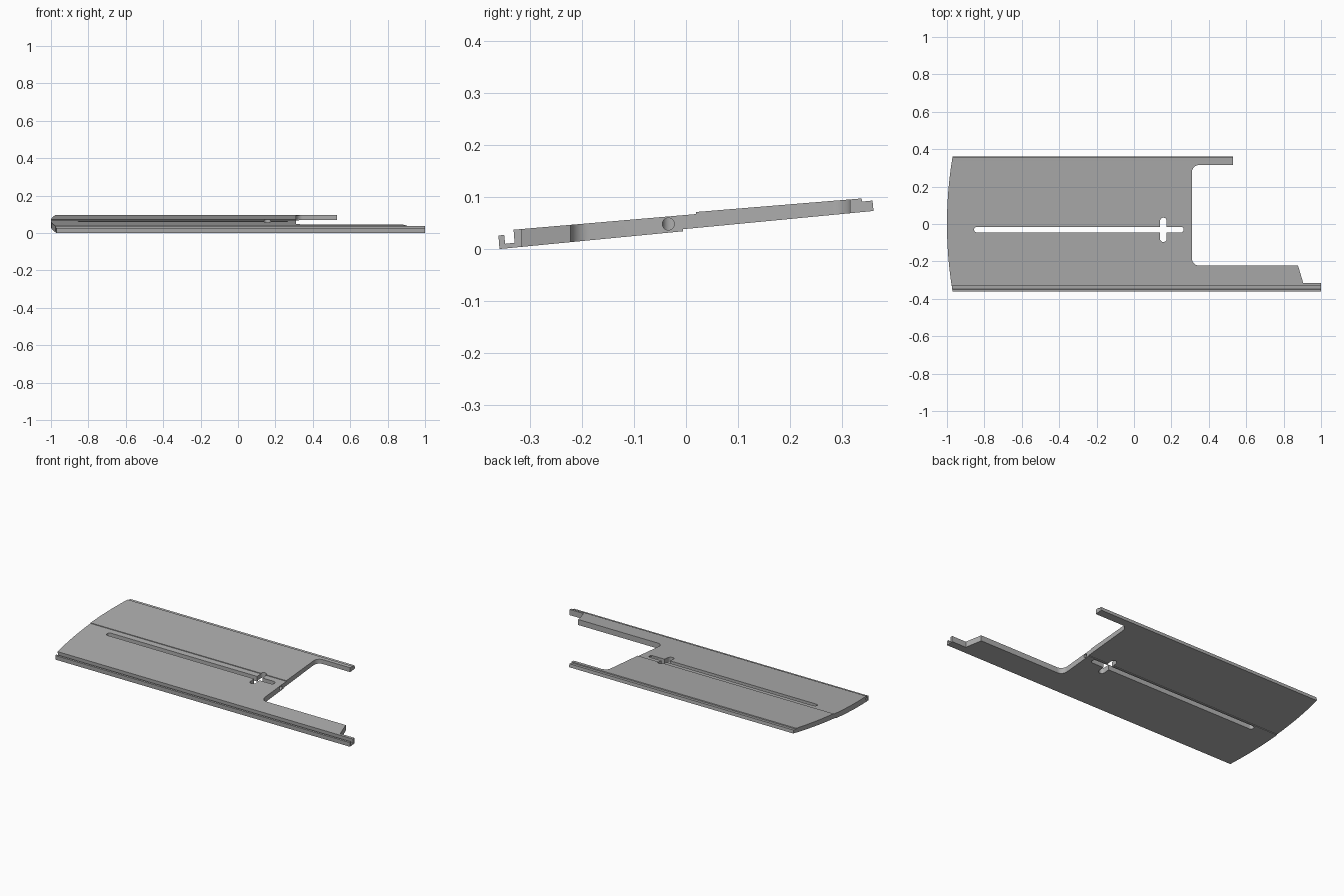
import bpy
import bmesh
from math import sin, cos, pi, radians, sqrt

if "Cube" in bpy.data.objects:
    bpy.data.objects.remove(bpy.data.objects["Cube"], do_unlink=True)

grey = bpy.data.materials.new("plain_grey")
grey.use_nodes = True
colour = (0.42, 0.42, 0.42, 1)
grey.diffuse_color = colour
grey.node_tree.nodes["Principled BSDF"].inputs["Base Color"].default_value = colour


def prism(name, points, axis, lo, hi):
    """Extrude a closed 2D outline along x (points are y, z) or z (points are x, y)."""
    bm = bmesh.new()
    place = (lambda p, t: (t, *p)) if axis == "x" else (lambda p, t: (*p, t))
    face = bm.faces.new([bm.verts.new(place(p, lo)) for p in points])
    grown = bmesh.ops.extrude_face_region(bm, geom=[face])["geom"]
    shift = (hi - lo, 0, 0) if axis == "x" else (0, 0, hi - lo)
    bmesh.ops.translate(bm, vec=shift, verts=[v for v in grown if isinstance(v, bmesh.types.BMVert)])
    bmesh.ops.recalc_face_normals(bm, faces=bm.faces)
    mesh = bpy.data.meshes.new(name)
    bm.to_mesh(mesh)
    bm.free()
    mesh.materials.append(grey)
    obj = bpy.data.objects.new(name, mesh)
    bpy.context.collection.objects.link(obj)
    return obj


def arc(cx, cy, r, start, end, steps=10):
    angles = [radians(start + (end - start) * i / steps) for i in range(steps + 1)]
    return [(cx + r * cos(a), cy + r * sin(a)) for a in angles]


def combine(target, tool, operation):
    mod = target.modifiers.new(operation, "BOOLEAN")
    mod.operation, mod.solver, mod.object = operation, "EXACT", tool
    bpy.context.view_layer.objects.active = target
    bpy.ops.object.modifier_apply(modifier=mod.name)
    bpy.data.objects.remove(tool, do_unlink=True)


# Tilted plate section: front channel, stepped middle, rebated back edge
section = [(-0.358, 0), (-0.006, 0.034), (-0.006, 0.038), (0.36, 0.073),
           (0.358, 0.093), (0.338, 0.091), (0.337, 0.097), (0.019, 0.071),
           (0.019, 0.067), (-0.331, 0.037), (-0.329, 0.012), (-0.347, 0.010),
           (-0.349, 0.027), (-0.36, 0.026)]
plate = prism("tilted_plate", section, "x", -1.1, 1.1)

# Plan outline: bowed left end, square notch with rounded corners, two arms
R = 2.175
bow = [(R - 1 - sqrt(R * R - y * y), y) for y in [0.4 - 0.8 * i / 32 for i in range(33)]]
outline = bow + [(1, -0.4), (1, -0.316), (0.905, -0.316), (0.877, -0.222)]
outline += arc(0.347, -0.185, 0.037, 270, 180)
outline += arc(0.347, 0.278, 0.037, 180, 90)
outline += [(0.53, 0.315), (0.53, 0.4)]
combine(plate, prism("plan_outline", outline, "z", -0.2, 0.3), "INTERSECT")

# Long slot and short cross slot, both right through
long_slot = arc(0.251, -0.03, 0.015, -90, 90) + arc(-0.84, -0.03, 0.015, 90, 270)
cross_slot = arc(0.157, 0.016, 0.018, 0, 180) + arc(0.157, -0.078, 0.018, 180, 360)
for shape in (long_slot, cross_slot):
    combine(plate, prism("slot_cutter", shape, "z", -0.2, 0.3), "DIFFERENCE")

# Round bore from the notch edge into the slot
combine(plate, prism("bore_cutter", arc(-0.034, 0.048, 0.0115, 0, 345, 23), "x", 0.22, 0.4), "DIFFERENCE")

plate.select_set(True)
bpy.context.view_layer.objects.active = plate
bpy.ops.object.shade_smooth_by_angle(angle=radians(25))
